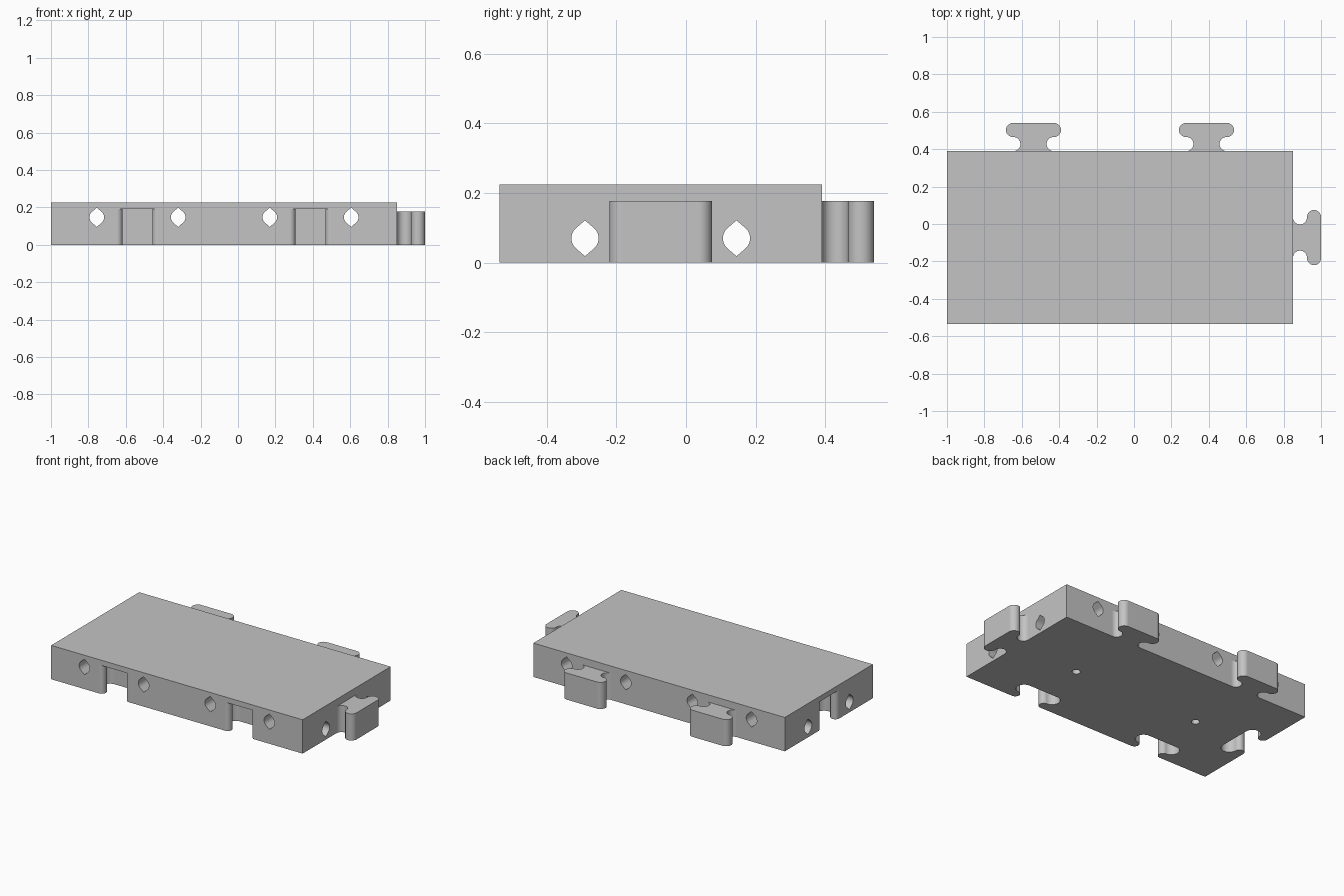
import bpy, bmesh, math
from mathutils import Matrix

if "Cube" in bpy.data.objects:
    bpy.data.objects.remove(bpy.data.objects["Cube"])

grey = bpy.data.materials.new("light_grey")
grey.diffuse_color = (0.55, 0.55, 0.55, 1)
grey.use_nodes = True
grey.node_tree.nodes["Principled BSDF"].inputs["Base Color"].default_value = grey.diffuse_color

X0, X1, Y0, Y1, H = -1.0, 0.85, -0.535, 0.39, 0.225
YC = (Y0 + Y1) / 2
UNITS = (-0.5375, 0.3875)          # centres of the two square units
HOLE_OFFSET = 0.2175


def prism(name, pts, z0, z1, matrix=Matrix()):
    """Extrude a closed 2D outline from z0 to z1, then place it."""
    bm = bmesh.new()
    face = bm.faces.new([bm.verts.new((x, y, z0)) for x, y in pts])
    ext = bmesh.ops.extrude_face_region(bm, geom=[face])
    bmesh.ops.translate(bm, vec=(0, 0, z1 - z0),
                        verts=[v for v in ext["geom"] if isinstance(v, bmesh.types.BMVert)])
    bmesh.ops.transform(bm, matrix=matrix, verts=bm.verts)
    bmesh.ops.recalc_face_normals(bm, faces=bm.faces)
    mesh = bpy.data.meshes.new(name)
    bm.to_mesh(mesh)
    bm.free()
    mesh.materials.append(grey)
    ob = bpy.data.objects.new(name, mesh)
    bpy.context.collection.objects.link(ob)
    return ob


def arc(cx, cy, r, a0, a1, n=12):
    return [(cx + r * math.cos(math.radians(a0 + (a1 - a0) * i / n)),
             cy + r * math.sin(math.radians(a0 + (a1 - a0) * i / n))) for i in range(n + 1)]


def connector(neck, head, base):
    """T-shaped outline: scooped neck and rounded head; each arc is (x, y, r)."""
    half = arc(*neck, 270, 90, 16) + arc(*head, -90, 90, 16)
    if base < 0:
        half.insert(0, (half[0][0], base))
    return half + [(-x, y) for x, y in reversed(half)]


def place(x, y, degrees):
    return Matrix.Translation((x, y, 0)) @ Matrix.Rotation(math.radians(degrees), 4, 'Z')


def finish(ob):
    bpy.ops.object.select_all(action='DESELECT')
    ob.select_set(True)
    bpy.context.view_layer.objects.active = ob
    bpy.ops.object.shade_smooth_by_angle(angle=math.radians(30))
    wn = ob.modifiers.new("flat_face_normals", 'WEIGHTED_NORMAL')
    wn.keep_sharp = True


# Main slab
body = prism("slab", [(X0, Y0), (X1, Y0), (X1, Y1), (X0, Y1)], 0, H)
cutters = []

# Sockets on the front and left, open at the bottom
socket = connector((0.11, 0.03, 0.03), (0.107, 0.11, 0.05), -0.02)
for x in UNITS:
    cutters.append(prism("socket_cutter", socket, -0.05, 0.19, place(x, Y0, 0)))
cutters.append(prism("socket_cutter", socket, -0.05, 0.19, place(X0, YC, -90)))

# Pointed through-holes: round sides with a peak above and below
r, peak = 0.039, 0.0515
hole = arc(0, 0, r, -49, 49) + [(0, peak)] + arc(0, 0, r, 131, 229) + [(0, -peak)]
along_y = Matrix.Rotation(math.pi / 2, 4, 'X')
along_x = Matrix.Rotation(math.pi / 2, 4, 'Z') @ along_y
for side in (-1, 1):
    for x in UNITS:
        cutters.append(prism("cross_hole_cutter", hole, -1.2, 1.2,
                             Matrix.Translation((x + side * HOLE_OFFSET, 0, 0.147)) @ along_y))
    cutters.append(prism("long_hole_cutter", hole, -1.5, 1.5,
                         Matrix.Translation((0, YC + side * HOLE_OFFSET, 0.07)) @ along_x))

# Small blind holes underneath
for x in UNITS:
    cutters.append(prism("bottom_hole_cutter", arc(0, 0, 0.025, 0, 345, 23), -0.05, 0.12,
                         place(x, YC, 0)))

bpy.context.view_layer.objects.active = body
for c in cutters:
    mod = body.modifiers.new("cut", 'BOOLEAN')
    mod.operation, mod.solver, mod.object = 'DIFFERENCE', 'EXACT', c
    bpy.ops.object.modifier_apply(modifier=mod.name)
    bpy.data.objects.remove(c)
finish(body)

# Connector tabs on the back and right
tab = connector((0.1075, 0.0375, 0.0375), (0.11, 0.1125, 0.0375), 0)
for i, x in enumerate(UNITS):
    finish(prism(f"back_tab_{i + 1}", tab, 0, 0.177, place(x, Y1, 0)))
finish(prism("right_tab", tab, 0, 0.177, place(X1, YC, -90)))
